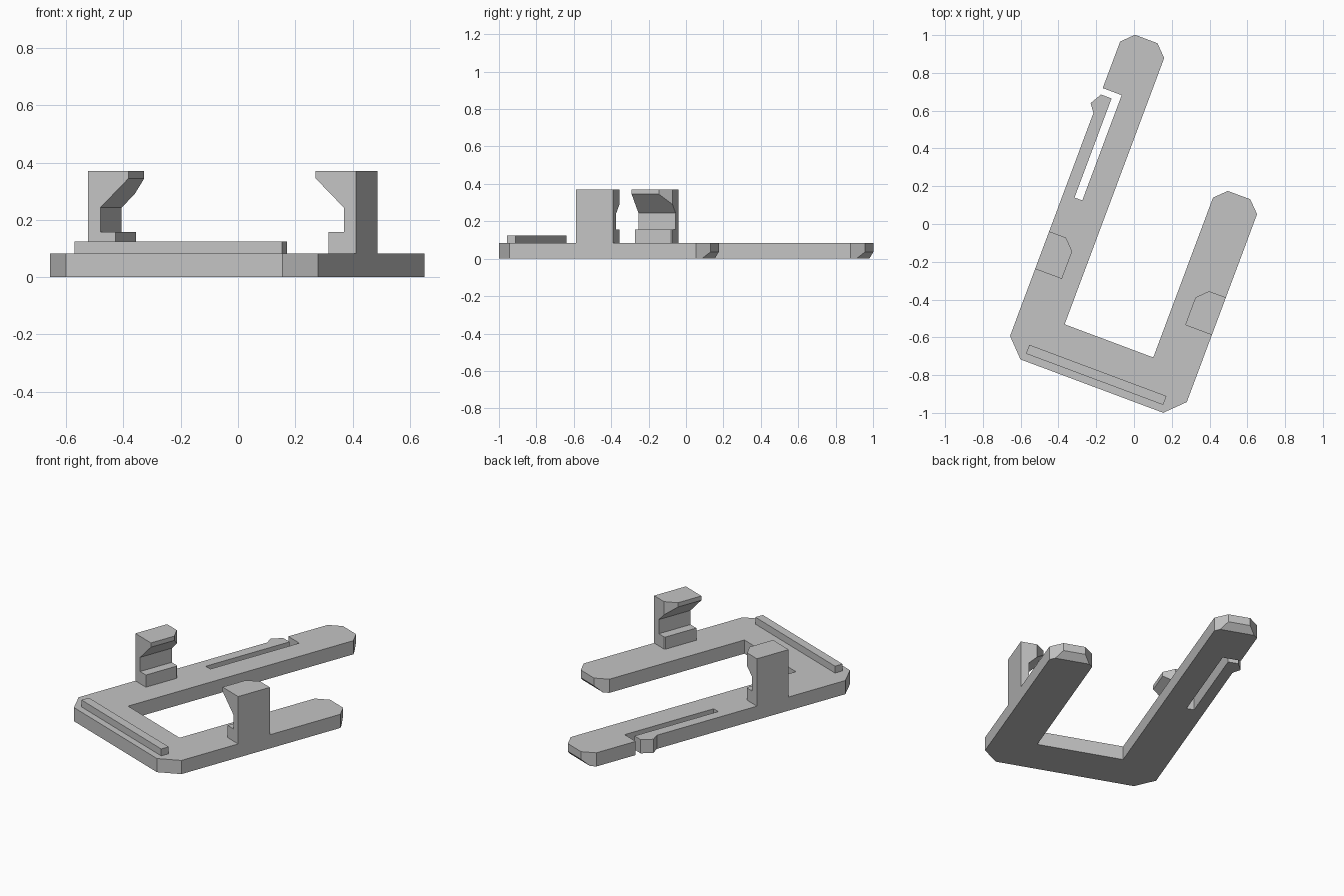
import bpy, bmesh, math
from mathutils import Vector

cube = bpy.data.objects.get("Cube")
if cube:
    bpy.data.objects.remove(cube, do_unlink=True)

grey = bpy.data.materials.new("plain_grey")
grey.use_nodes = True
grey.diffuse_color = (0.55, 0.55, 0.55, 1)
grey.node_tree.nodes["Principled BSDF"].inputs["Base Color"].default_value = (0.55, 0.55, 0.55, 1)

TURN = math.radians(-20.5)      # the whole bracket is turned about z
THICK = 0.083                   # plate thickness
LEFT, RIGHT = -0.407, 0.592     # outer edges of the two arms
ARM = 0.249                     # arm width
MIDDLE = (LEFT + RIGHT) / 2


def prism(name, points, direction, cut=None):
    """Extrude a flat outline along a direction, optionally trimmed by a plane."""
    bm = bmesh.new()
    face = bm.faces.new([bm.verts.new(p) for p in points])
    new = bmesh.ops.extrude_face_region(bm, geom=[face])["geom"]
    bmesh.ops.translate(bm, vec=direction,
                        verts=[v for v in new if isinstance(v, bmesh.types.BMVert)])
    if cut:
        bmesh.ops.bisect_plane(bm, geom=bm.verts[:] + bm.edges[:] + bm.faces[:],
                               plane_co=cut[0], plane_no=cut[1], clear_outer=True)
        bmesh.ops.holes_fill(bm, edges=[e for e in bm.edges if e.is_boundary])
    bmesh.ops.recalc_face_normals(bm, faces=bm.faces[:])
    mesh = bpy.data.meshes.new(name)
    bm.to_mesh(mesh)
    bm.free()
    mesh.materials.append(grey)
    obj = bpy.data.objects.new(name, mesh)
    obj.rotation_euler.z = TURN
    bpy.context.collection.objects.link(obj)
    return obj


def arm_tip(left, tip):
    """Rounded-off arm end, listed from its right side to its left side."""
    c, right = 0.061, left + ARM
    return [(right, tip - c), (right - c, tip), (left + c, tip), (left, tip - c)]


# U-shaped plate with a spring tongue slotted into the long arm
long_tip, short_tip = 0.94, 0.338
outline = [(-0.312, -0.882), (0.495, -0.882), (RIGHT, -0.785)]
outline += arm_tip(RIGHT - ARM, short_tip)
outline += [(RIGHT - ARM, -0.626), (LEFT + ARM, -0.626)]
outline += arm_tip(LEFT, long_tip)
outline += [(LEFT, 0.616), (-0.3, 0.616), (-0.3, 0.021), (-0.344, 0.021),
            (-0.344, 0.581), (-0.404, 0.581), (-0.439, 0.519), (LEFT, 0.475),
            (LEFT, -0.785)]
plate = prism("plate", [(u, v, 0) for u, v in outline], (0, 0, THICK))

# Bevel under each arm tip
for left, tip in ((LEFT, long_tip), (RIGHT - ARM, short_tip)):
    start = tip - 0.036
    wedge = [(start - 0.05, -0.05), (start + 0.1, -0.05), (start + 0.1, 0.1)]
    cutter = prism("tip_cutter", [(left - 0.05, v, z) for v, z in wedge], (ARM + 0.1, 0, 0))
    cutter.hide_render = True
    mod = plate.modifiers.new("tip_bevel", "BOOLEAN")
    mod.operation = "DIFFERENCE"
    mod.solver = "EXACT"
    mod.object = cutter
    bpy.context.view_layer.objects.active = plate
    bpy.ops.object.modifier_apply(modifier=mod.name)
    bpy.data.objects.remove(cutter, do_unlink=True)

# Raised rail along the base
rail = [(-0.295, -0.843), (0.48, -0.843), (0.48, -0.793), (-0.295, -0.793)]
prism("base_rail", [(u, v, THICK) for u, v in rail], (0, 0, 0.042))

# Facing hooked clips: distance in from the arm's outer edge, height
profile = [(0, THICK), (0.102, THICK), (0.102, 0.157), (0.046, 0.157), (0.046, 0.243),
           (0.151, 0.345), (0.151, 0.371), (0, 0.371)]
for name, edge, side in (("right_clip", LEFT, 1), ("left_clip", RIGHT, -1)):
    corner = Vector((edge + side * 0.095, -0.194, 0))
    prism(name, [(edge + side * d, -0.406, z) for d, z in profile], (0, 0.212, 0),
          cut=(corner, Vector((side, 1, 0))))
